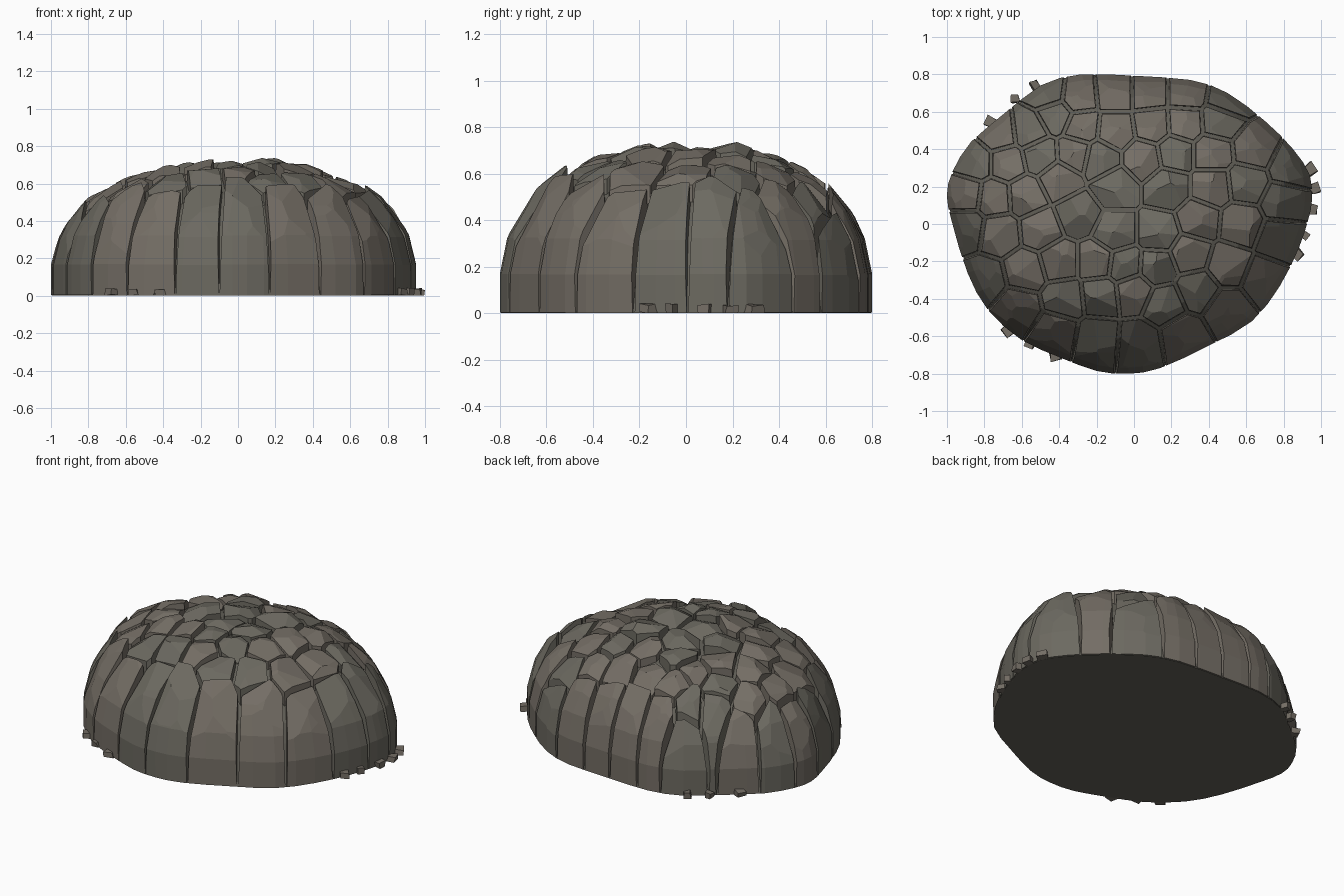
import bpy, bmesh, math, random
from mathutils import Vector, Matrix

if "Cube" in bpy.data.objects:
    bpy.data.objects.remove(bpy.data.objects["Cube"])

random.seed(11)
H, P = 0.71, 2.5
OUTLINE = [(.95, .12), (.94, .26), (.85, .4), (.7, .55), (.5, .7), (.3, .77), (0, .79), (-.28, .8),
           (-.5, .74), (-.7, .58), (-.87, .44), (-.97, .28), (-1, .15), (-.97, 0), (-.89, -.26),
           (-.78, -.46), (-.6, -.62), (-.4, -.71), (-.2, -.785), (-.03, -.8), (.14, -.77),
           (.4, -.65), (.63, -.52), (.78, -.33), (.88, -.13), (.93, .02)]
# round the outline by adding a curved midpoint to each side
N = len(OUTLINE)
PTS = [Vector(p) for p in OUTLINE]
RIM = []
for k in range(N):
    RIM += [PTS[k], (PTS[k] + PTS[(k + 1) % N]) * .5625 - (PTS[k - 1] + PTS[(k + 2) % N]) * .0625]
# plan centres of the cracked plates
SEEDS = [(-.42, -.58), (-.2, -.62), (.03, -.64), (.26, -.6), (.5, -.46), (.7, -.3),
         (-.62, -.45), (-.37, -.4), (-.18, -.38), (0, -.36), (.16, -.43), (.34, -.35),
         (-.8, -.3), (-.58, -.25), (-.4, -.2), (-.2, -.2), (-.05, -.22), (.12, -.23), (.3, -.16),
         (.5, -.22), (.78, -.08), (-.9, -.02), (-.72, -.05), (-.5, -.03), (-.3, .05), (-.1, -.05),
         (.13, -.05), (.35, .02), (.57, 0), (.8, .12), (-.9, .16), (-.75, .14), (-.58, .15),
         (-.4, .24), (-.1, .2), (.18, .2), (.42, .2), (.6, .22), (.84, .3), (-.85, .33),
         (-.68, .33), (-.5, .37), (-.32, .38), (-.18, .35), (.05, .35), (.22, .38), (.42, .38),
         (.64, .4), (-.72, .48), (-.56, .5), (-.42, .58), (-.28, .52), (-.1, .5), (.1, .53),
         (.27, .54), (.46, .55), (-.46, .7), (-.3, .68), (-.1, .7), (.08, .7), (.28, .7), (.5, .66)]
ANG = [(math.atan2(p.y, p.x) - .1) % math.tau for p in RIM]


def radius(x, y):
    # distance from the centre to the outline along this direction
    a = (math.atan2(y, x) - .1) % math.tau
    n = len(ANG)
    k = max((i for i in range(n) if ANG[i] <= a), key=lambda i: ANG[i],
            default=ANG.index(max(ANG)))
    p, q = RIM[k], RIM[(k + 1) % n]
    d = Vector((math.cos(a + .1), math.sin(a + .1)))
    e = q - p
    return abs((p.x * e.y - p.y * e.x) / (d.x * e.y - d.y * e.x))


def surface(x, y):
    # point and normal on the smooth dome above (x, y)
    def s(u, v):
        return math.hypot(u, v) / radius(u, v)
    k = s(x, y)
    if k > .985:
        x, y = x * .985 / k, y * .985 / k
    z = H * (1 - s(x, y) ** P) ** (1 / P)
    h = .02
    n = Vector(((s(x + h, y) ** P - s(x - h, y) ** P) / (2 * h),
                (s(x, y + h) ** P - s(x, y - h) ** P) / (2 * h), P * z ** (P - 1) / H ** P))
    return Vector((x, y, z)), n.normalized()


def dome(rings, scale, foot, tall, floor):
    bm = bmesh.new()
    for i in range(rings):
        t = math.pi / 2 * (i / rings) ** 1.2
        s = math.cos(t) ** (2 / P) * (scale if i else foot)
        z = max(floor, H * math.sin(t) ** (2 / P) * tall)
        for p in RIM:
            bm.verts.new((p.x * s, p.y * s, z))
    bm.verts.new((0, 0, H * tall))
    bmesh.ops.convex_hull(bm, input=bm.verts[:])
    bmesh.ops.delete(bm, geom=[v for v in bm.verts if not v.link_faces], context='VERTS')
    return bm


def cut(bm, co, no):
    r = bmesh.ops.bisect_plane(bm, geom=bm.verts[:] + bm.edges[:] + bm.faces[:], dist=1e-5,
                               plane_co=co, plane_no=no, clear_outer=True)
    edges = [e for e in r['geom_cut'] if isinstance(e, bmesh.types.BMEdge) and e.is_boundary]
    if len(edges) > 2:
        bmesh.ops.holes_fill(bm, edges=edges, sides=0)


def finish(name, bm, mats):
    bmesh.ops.recalc_face_normals(bm, faces=bm.faces[:])
    me = bpy.data.meshes.new(name)
    bm.to_mesh(me)
    bm.free()
    ob = bpy.data.objects.new(name, me)
    bpy.context.collection.objects.link(ob)
    for m in mats:
        me.materials.append(m)


def material(name, col):
    m = bpy.data.materials.new(name)
    m.diffuse_color = (*col, 1)
    m.use_nodes = True
    m.node_tree.nodes["Principled BSDF"].inputs["Base Color"].default_value = m.diffuse_color
    return m


brown = material("brown_stone", (.175, .155, .13))
olive = material("olive_stone", (.15, .142, .118))
dark = material("dark_crack", (.125, .118, .098))

# dark core showing in the cracks and underneath
finish("rock_core", dome(8, .94, .995, .93, 0), [dark])

# faceted plates: the dome cut along the borders between neighbouring centres
base = dome(7, 1.01, 1.0, 1.06, .004)
whole = bpy.data.meshes.new("tmp")
base.to_mesh(whole)
base.free()
plates = bmesh.new()
seeds = [Vector(s) for s in SEEDS]
for i, c in enumerate(seeds):
    bm = bmesh.new()
    bm.from_mesh(whole)
    near = sorted((s for s in seeds if s is not c), key=lambda s: (s - c).length)[:14]
    for s in near:
        m = (s + c) / 2
        d = (s - c).normalized().to_3d()
        p, n = surface(*m)
        cut(bm, p - d * .012, (d + n * .045).normalized())
    # slanting facets running down from an off-centre peak
    size = (near[0] - c).length * .5
    turn = random.uniform(0, math.tau)
    peak = c + Vector((random.uniform(-.4, .4), random.uniform(-.4, .4))) * size
    for k in range(5):
        a = turn + k * math.tau / 5 + random.uniform(-.4, .4)
        off = Vector((math.cos(a), math.sin(a)))
        p, n = surface(*(peak + off * size * .25))
        side = off.to_3d()
        side = (side - n * side.dot(n)) * max(n.z, .3)
        cut(bm, p + n * random.uniform(.004, .024), (n + side * random.uniform(.1, .55)).normalized())
    lift = random.uniform(.98, 1.02)
    if SEEDS[i] == (.18, .2):
        lift = 1.04
    if SEEDS[i] == (-.1, .5):
        lift = .96
    for v in bm.verts:
        v.co.z *= lift
    tint = random.randrange(2)
    for f in bm.faces:
        f.material_index = tint
    tmp = bpy.data.meshes.new("tmp")
    bm.to_mesh(tmp)
    bm.free()
    plates.from_mesh(tmp)
    bpy.data.meshes.remove(tmp)
bpy.data.meshes.remove(whole)
finish("rock_plates", plates, [brown, olive])

# small broken pebbles around the foot
pebbles = bmesh.new()
for x, y in [(.94, .29), (.965, .19), (.955, .08), (.91, -.06), (.87, -.16), (-.53, .745),
             (-.635, .67), (-.77, .545), (-.67, -.565), (-.56, -.64), (-.42, -.7)]:
    size = random.uniform(.045, .065)
    mat = (Matrix.Translation((x, y, .018)) @ Matrix.Rotation(random.uniform(0, 3), 4, 'Z')
           @ Matrix.Diagonal((size, size * .9, .036, 1)))
    for v in bmesh.ops.create_cube(pebbles, size=1, matrix=mat)['verts']:
        v.co += Vector([random.uniform(-.007, .007) for _ in range(3)])
        v.co.z = max(v.co.z, 0)
        v.co.x = min(v.co.x, 1)
finish("foot_pebbles", pebbles, [brown])
